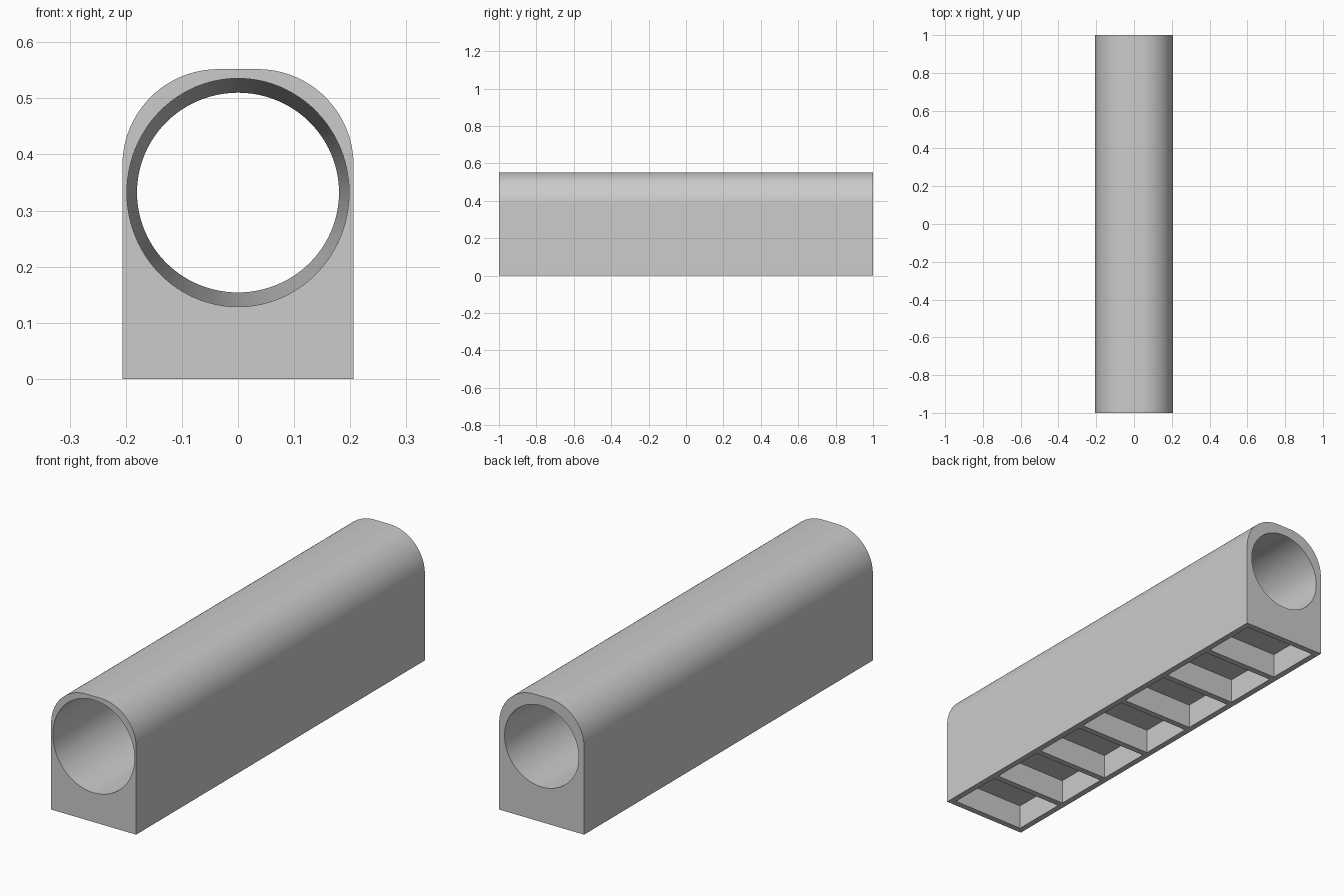
import bpy, bmesh, math

cube = bpy.data.objects.get("Cube")
if cube:
    bpy.data.objects.remove(cube, do_unlink=True)

grey = bpy.data.materials.new("plain_grey")
grey.use_nodes = True
COLOUR = (0.6, 0.6, 0.6, 1)
grey.diffuse_color = COLOUR
grey.node_tree.nodes["Principled BSDF"].inputs["Base Color"].default_value = COLOUR

HALF_W, TOP = 0.206, 0.552      # body section
CORNER = 0.171                  # shoulder radius
BORE_Z = 0.332                  # bore axis height


def loft(name, rings):
    """Closed solid through matching rings of points."""
    bm = bmesh.new()
    loops = [[bm.verts.new(p) for p in ring] for ring in rings]
    for a, b in zip(loops, loops[1:]):
        for i in range(len(a)):
            j = (i + 1) % len(a)
            bm.faces.new((a[i], a[j], b[j], b[i]))
    bm.faces.new(loops[0])
    bm.faces.new(loops[-1])
    bmesh.ops.recalc_face_normals(bm, faces=bm.faces)
    mesh = bpy.data.meshes.new(name)
    bm.to_mesh(mesh)
    bm.free()
    mesh.materials.append(grey)
    obj = bpy.data.objects.new(name, mesh)
    bpy.context.collection.objects.link(obj)
    return obj


def ellipse(y, rx, rz, n=96):
    turns = [math.tau * i / n for i in range(n)]
    return [(rx * math.cos(t), y, BORE_Z + rz * math.sin(t)) for t in turns]


def cut(target, cutter):
    cutter.hide_render = True
    mod = target.modifiers.new("cut", 'BOOLEAN')
    mod.operation, mod.solver, mod.object = 'DIFFERENCE', 'EXACT', cutter
    bpy.context.view_layer.objects.active = target
    bpy.ops.object.modifier_apply(modifier=mod.name)
    bpy.data.objects.remove(cutter, do_unlink=True)


# Body: square foot with rounded shoulders
steps = 24
arc = [math.pi / 2 * i / steps for i in range(steps + 1)]
right = [(HALF_W, 0)] + [(HALF_W - CORNER + CORNER * math.cos(t),
                          TOP - CORNER + CORNER * math.sin(t)) for t in arc]
section = right + [(-x, z) for x, z in reversed(right)]
body = loft("tunnel_body", [[(x, y, z) for x, z in section] for y in (-1, 1)])

# Tapered bore, wider at the front
cut(body, loft("bore_cutter", [ellipse(-1.002, 0.198, 0.2035),
                               ellipse(1.002, 0.180, 0.178)]))

# Row of seven pockets in the underside
PITCH, LENGTH, DEPTH, WALL = 0.282, 0.254, 0.11, 0.027
hw, hl = HALF_W - WALL, LENGTH / 2
for i in range(-3, 4):
    y = i * PITCH
    rings = [[(-hw, y - hl, z), (hw, y - hl, z), (hw, y + hl, z), (-hw, y + hl, z)]
             for z in (-0.05, DEPTH)]
    cut(body, loft("pocket_cutter", rings))

# Smooth curves, sharp edges
bpy.ops.object.select_all(action='DESELECT')
body.select_set(True)
bpy.context.view_layer.objects.active = body
bpy.ops.object.shade_smooth_by_angle(angle=math.radians(30))
